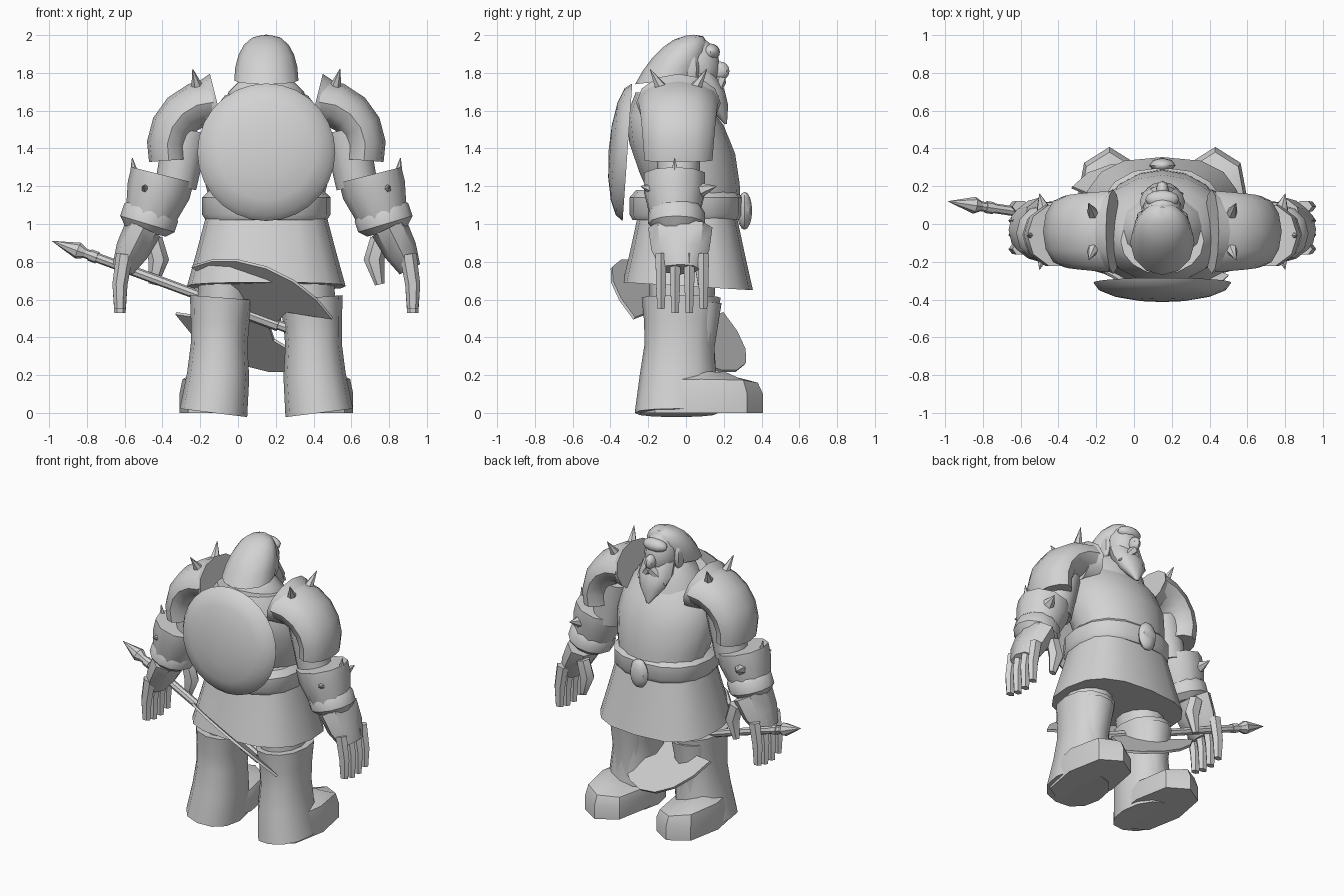
import bpy
import bmesh
from math import cos, sin, pi, radians, copysign
from mathutils import Vector, Matrix

cube = bpy.data.objects.get("Cube")
if cube:
    bpy.data.objects.remove(cube, do_unlink=True)

COLOUR = (0.65, 0.65, 0.65, 1)
GREY = bpy.data.materials.new("plain_grey")
GREY.use_nodes = True
GREY.diffuse_color = COLOUR
GREY.node_tree.nodes["Principled BSDF"].inputs["Base Color"].default_value = COLOUR

CENTRE = 0.15  # the body stands beside the origin, x is measured from its middle
SIDES = {"left": 1, "right": -1}


def body_point(x, y, z, side=1):
    return Vector((CENTRE + side * x, y, z))


def finish(name, bm, angle=40):
    bmesh.ops.recalc_face_normals(bm, faces=bm.faces)
    mesh = bpy.data.meshes.new(name)
    bm.to_mesh(mesh)
    bm.free()
    mesh.materials.append(GREY)
    obj = bpy.data.objects.new(name, mesh)
    bpy.context.collection.objects.link(obj)
    bpy.ops.object.select_all(action='DESELECT')
    bpy.context.view_layer.objects.active = obj
    obj.select_set(True)
    bpy.ops.object.shade_smooth_by_angle(angle=radians(angle))


def soft_power(value, power):
    return copysign(abs(value) ** power, value)


def loft(name, path, y=0, deep=1, lean=0, tilt=0, side=1, sides=12, square=1):
    """Rings across a path of (x, z, half width); depth is a ratio of the width."""
    bm = bmesh.new()
    loops = []
    last = len(path) - 1
    for index, (x, z, width) in enumerate(path):
        before, after = path[max(index - 1, 0)], path[min(index + 1, last)]
        along = Vector((after[0] - before[0], after[1] - before[1])).normalized()
        middle_y = y + lean * (z - path[0][1])
        loop = []
        for step in range(sides):
            turn = 2 * pi * step / sides
            across = width * soft_power(cos(turn), square)
            depth = width * deep * soft_power(sin(turn), square)
            point = body_point(x + across * along.y, middle_y + depth,
                               z - across * along.x + depth * tilt, side)
            loop.append(bm.verts.new(point))
        loops.append(loop)
    for lower, upper in zip(loops, loops[1:]):
        for i in range(sides):
            j = (i + 1) % sides
            bm.faces.new((lower[i], lower[j], upper[j], upper[i]))
    bm.faces.new(loops[0])
    bm.faces.new(loops[-1])
    finish(name, bm)


def rod(name, start, end, radius, end_radius, sides=8):
    bm = bmesh.new()
    span = end - start
    turn = span.to_track_quat('Z', 'Y').to_matrix().to_4x4()
    place = Matrix.Translation((start + end) / 2) @ turn
    bmesh.ops.create_cone(bm, cap_ends=True, segments=sides, radius1=radius,
                          radius2=end_radius, depth=span.length, matrix=place)
    finish(name, bm)


def ball(name, centre, size, segments=12):
    bm = bmesh.new()
    place = Matrix.Translation(centre) @ Matrix.Diagonal((*size, 1))
    bmesh.ops.create_uvsphere(bm, u_segments=segments, v_segments=8, radius=1, matrix=place)
    finish(name, bm)


# Torso, belt and skirt
loft("chest_plate", [(0, 1.16, .31), (0, 1.24, .33), (0, 1.4, .35), (0, 1.55, .32), (0, 1.68, .22)],
     y=.04, deep=.8, lean=-.25, tilt=-.1, sides=16)
loft("collar_shirt", [(0, 1.55, .24), (0, 1.7, .2), (0, 1.8, .1)], y=-.02, deep=.8, tilt=-.3)
loft("belt", [(0, 1.02, .32), (0, 1.05, .34), (0, 1.14, .34), (0, 1.18, .3)],
     deep=.88, sides=16, square=.85)
ball("belt_buckle", body_point(0, .31, 1.07), (.07, .04, .1), segments=8)
loft("skirt", [(0, 1.04, .32), (0, .85, .37), (0, .67, .42)],
     y=.01, deep=.82, tilt=-.06, sides=16, square=.75)

# Round domed shield on the back
bm = bmesh.new()
bmesh.ops.create_uvsphere(bm, u_segments=28, v_segments=8, radius=1)
bmesh.ops.delete(bm, geom=[v for v in bm.verts if v.co.z < -.1], context='VERTS')
bmesh.ops.holes_fill(bm, edges=bm.edges)
bm.transform(Matrix.Translation(body_point(0, -.31, 1.38)) @ Matrix.Rotation(radians(86), 4, 'X')
             @ Matrix.Diagonal((.365, .365, .1, 1)))
finish("back_shield", bm)

# Head, hair and beard
ball("head", body_point(0, .05, 1.83), (.11, .13, .16))
dome = [pi / 2 * step / 5.2 for step in range(6)]
loft("hair", [(0, 1.76 + .24 * sin(t), .17 * cos(t) ** .75) for t in dome],
     y=-.1, lean=.5, tilt=.12)
ball("brow", body_point(0, .13, 1.91), (.09, .05, .045))
ball("nose", body_point(0, .18, 1.81), (.035, .05, .05), segments=8)
loft("beard", [(0, 1.53, .01), (0, 1.63, .09), (0, 1.71, .12), (0, 1.8, .11)],
     y=.21, deep=.7, lean=-.5)
for label, side in SIDES.items():
    rod(f"{label}_moustache", body_point(0, .18, 1.76, side), body_point(.11, .16, 1.66, side),
        .035, .005, sides=6)
    ball(f"{label}_hair_lock", body_point(.11, .02, 1.82, side), (.03, .05, .09), segments=8)

# Shoulders, arms and hands
shoulder_arc = [radians(angle) for angle in range(0, 110, 21)]
ARM_Y = -.04
for label, side in SIDES.items():
    loft(f"{label}_pauldron",
         [(.28 + .245 * sin(t), 1.4 + .245 * cos(t), .125 - t / 90) for t in shoulder_arc],
         y=ARM_Y, deep=1.72, side=side)
    loft(f"{label}_pauldron_collar", [(.34, 1.62, .13), (.26, 1.64, .16)],
         y=ARM_Y, deep=1.4, side=side)
    loft(f"{label}_upper_arm", [(.42, 1.5, .12), (.48, 1.2, .11)], y=ARM_Y, side=side)
    loft(f"{label}_bracer", [(.55, 1.26, .17), (.57, 1.18, .17), (.62, 1.02, .13)],
         y=-.06, side=side, sides=10)
    loft(f"{label}_wrist_roll", [(.6, 1.09, .13), (.61, 1.06, .15), (.63, 1, .15), (.64, .96, .11)],
         y=-.05, side=side)
    loft(f"{label}_hand", [(.65, .98, .1), (.71, .86, .09), (.76, .76, .06)],
         y=-.03, deep=1.7, side=side, sides=8)
    for place, finger in enumerate(("little", "ring", "middle", "index")):
        reach = place - 1.5
        loft(f"{label}_{finger}_finger",
             [(.75, .84, .045), (.775, .68, .04), (.775, .52 + abs(reach) / 50, .03)],
             y=reach * .075 - .02, deep=.75, side=side, sides=6)
    loft(f"{label}_thumb", [(.6, .92, .05), (.57, .81, .055), (.6, .68, .025)],
         y=.08, deep=.8, side=side, sides=6)
    # Spikes come in front and rear pairs, with one more on the outer wrist
    for where, way in (("front", 1), ("rear", -1)):
        rod(f"{label}_pauldron_{where}_spike", body_point(.36, ARM_Y + .08 * way, 1.7, side),
            body_point(.39, ARM_Y + .15 * way, 1.82, side), .04, .002, sides=6)
        rod(f"{label}_bracer_{where}_spike", body_point(.63, ARM_Y + .12 * way, 1.18, side),
            body_point(.65, ARM_Y + .2 * way, 1.2, side), .04, .002, sides=6)
    rod(f"{label}_bracer_outer_spike", body_point(.69, -.06, 1.2, side),
        body_point(.71, -.06, 1.35, side), .04, .002, sides=6)

# Legs and boots
for label, side in SIDES.items():
    loft(f"{label}_leg", [(.23, .5, .14), (.2, .85, .15)], y=-.02, deep=1.2, side=side)
    loft(f"{label}_boot_shaft",
         [(.28, 0, .18), (.255, .2, .165), (.25, .36, .15), (.245, .48, .155), (.235, .61, .17)],
         y=-.05, deep=1.23, lean=.04, side=side, sides=12, square=.9)
    loft(f"{label}_shin_guard", [(.25, .2, .12), (.25, .35, .11), (.24, .58, .13)],
         y=.04, deep=.95, lean=.08, side=side, sides=10)
    loft(f"{label}_foot", [(.28, 0, .18), (.28, .1, .18), (.28, .16, .165), (.27, .19, .1)],
         y=.08, deep=1.82, side=side, sides=8, square=.85)

# Double-bladed axe slung across behind the legs
TIP = Vector((-.985, .12, .91))
ALONG = Vector((1, -.15, -.37))
shaft_way = ALONG.normalized()
blade_way = Vector((.13, -1, .75)).normalized()
flat_way = shaft_way.cross(blade_way)


def on_axe(distance):
    return TIP + ALONG * distance


rod("axe_shaft", on_axe(.17), on_axe(1.25), .026, .026)
rod("axe_spear_point", on_axe(.14), TIP, .045, .001)
rod("axe_spear_base", on_axe(.14), on_axe(.19), .045, .02)
rod("axe_shaft_band", on_axe(.2), on_axe(.24), .032, .032)
rod("axe_head_socket", on_axe(1), on_axe(1.2), .035, .035)
half_blade = [(.1, 0), (.15, .14), (.4, .22), (.3, .33), (.16, .41)]
blade_outline = half_blade + [(0, .44)] + [(-u, v) for u, v in reversed(half_blade)]
for label, way in (("rear", 1), ("front", -1)):
    bm = bmesh.new()
    root = on_axe(1.07 + way / 50) - flat_way / 120
    face = bm.faces.new([bm.verts.new(root + shaft_way * u + blade_way * v * way)
                         for u, v in blade_outline])
    grown = bmesh.ops.extrude_face_region(bm, geom=[face])["geom"]
    bmesh.ops.translate(bm, vec=flat_way / 60,
                        verts=[item for item in grown if isinstance(item, bmesh.types.BMVert)])
    finish(f"axe_blade_{label}", bm)
